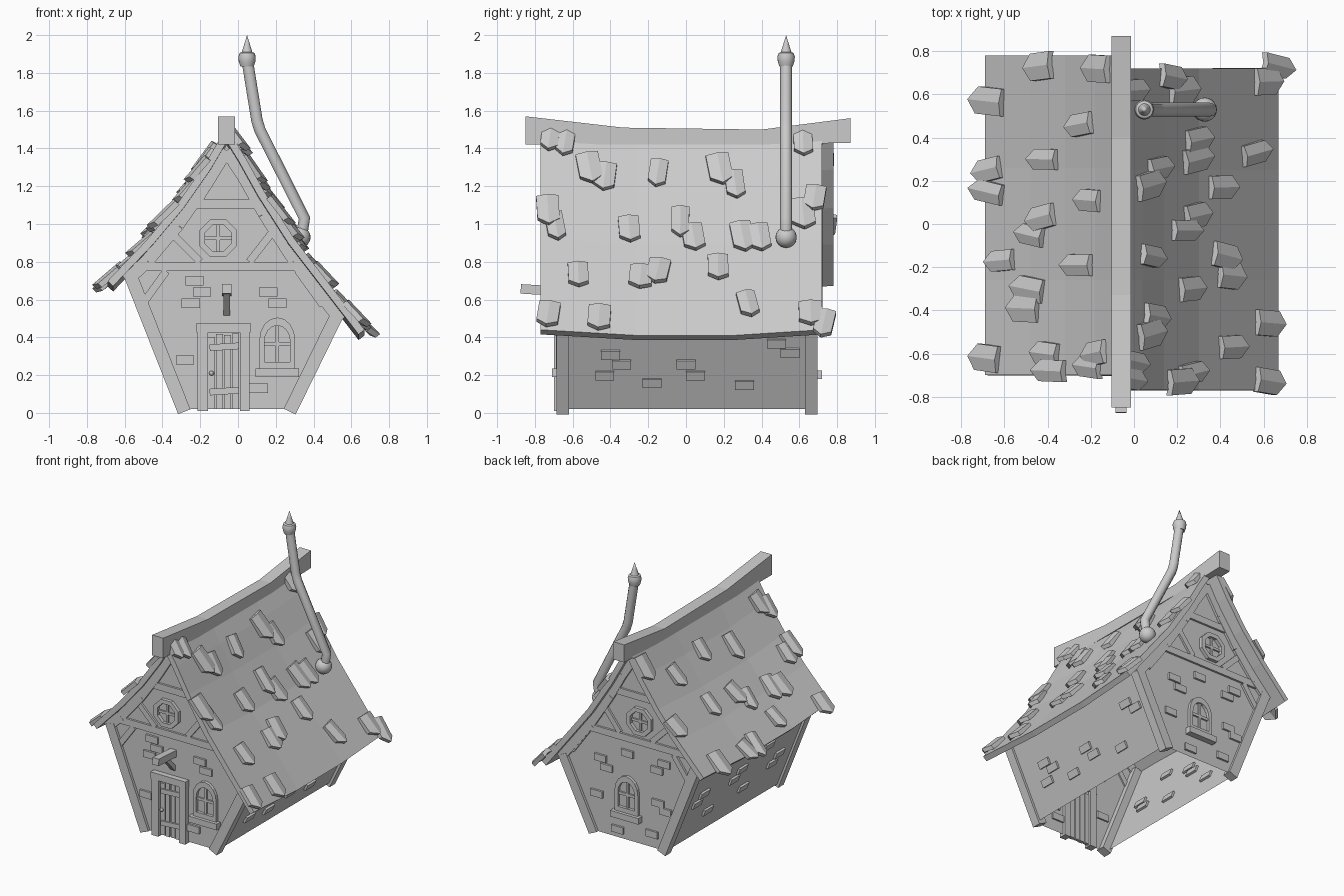
import bpy, bmesh, random
from math import sin, cos, pi
from mathutils import Vector, Matrix

random.seed(4)
if "Cube" in bpy.data.objects:
    bpy.data.objects.remove(bpy.data.objects["Cube"])

grey = bpy.data.materials.new("plain_grey")
grey.use_nodes = True
grey.diffuse_color = (.6, .6, .6, 1)
grey.node_tree.nodes["Principled BSDF"].inputs["Base Color"].default_value = (.6, .6, .6, 1)


def finish(bm, name, recalc=True):
    if recalc:
        bmesh.ops.recalc_face_normals(bm, faces=bm.faces)
    mesh = bpy.data.meshes.new(name)
    bm.to_mesh(mesh)
    bm.free()
    mesh.materials.append(grey)
    ob = bpy.data.objects.new(name, mesh)
    bpy.context.collection.objects.link(ob)
    return ob


# Helpers: gable-plane solids measured outward from the wall, on side s (-1 front, 1 back)
WALL, MID = .67, .005


def prism(bm, outline, s, d0, d1, hole=None):
    def loop(pts, d):
        return [bm.verts.new((x, MID + s * (WALL + d), z)) for x, z in pts]
    a, b = loop(outline, d0), loop(outline, d1)
    n = len(a)
    rings = [a, b]
    if hole:
        rings += [loop(hole, d1), loop(hole, d0), a]
    else:
        bm.faces.new(a)
        bm.faces.new(b)
    for p, q in zip(rings, rings[1:]):
        for i in range(n):
            j = (i + 1) % n
            bm.faces.new((p[i], p[j], q[j], q[i]))


def bar(a, b, width):
    a, b = Vector(a), Vector(b)
    side = (b - a).orthogonal().normalized() * width / 2
    return [a + side, b + side, b - side, a - side]


def rect(x0, x1, z0, z1):
    return [(x0, z0), (x1, z0), (x1, z1), (x0, z1)]


def box(bm, size, matrix):
    bmesh.ops.create_cube(bm, size=1, matrix=matrix @ Matrix.Diagonal((*size, 1)))


# Roof profiles, ridge to eave
right_slope = [(-.04, 1.45), (.04, 1.32), (.14, 1.14), (.3, .89), (.67, .41)]
left_slope = [(-.08, 1.45), (-.18, 1.28), (-.32, 1.08), (-.48, .89), (-.69, .67)]


def sag(y):
    return .03 * min(1, max(0, (abs(y) - .26) / .46))


def build_roof(name, slope, ys):
    bm = bmesh.new()
    grid = [[bm.verts.new((x, y, z + sag(y))) for y in ys] for x, z in slope]
    for r, q in zip(grid, grid[1:]):
        for i in range(len(ys) - 1):
            f = bm.faces.new((r[i], r[i + 1], q[i + 1], q[i]))
            f.normal_update()
            if f.normal.z < 0:
                f.normal_flip()
    ob = finish(bm, name, recalc=False)
    mod = ob.modifiers.new("thickness", "SOLIDIFY")
    mod.thickness, mod.offset = .04, -1


build_roof("roof_left_side", right_slope, (-.77, -.26, .25, .72))
build_roof("roof_right_side", left_slope, (-.70, -.26, .26, .78))

# Shell walls, open below
foot_l, top_l = Vector((-.31, .02)), Vector((-.59, .73))
foot_r, top_r = Vector((.30, .02)), Vector((.545, .52))
under = [(x, z - .055) for x, z in left_slope[-2:0:-1]] + [(-.06, 1.42)]
under += [(x, z - .055) for x, z in right_slope[1:-1]]
outline = [foot_l, top_l] + under + [top_r, foot_r]
bm = bmesh.new()
gables = [[bm.verts.new((x, MID + s * WALL, z)) for x, z in outline] for s in (-1, 1)]
for g in gables:
    bm.faces.new(g)
for i in (0, len(outline) - 2):
    bm.faces.new((gables[0][i], gables[0][i + 1], gables[1][i + 1], gables[1][i]))
finish(bm, "walls")

# Ridge beam, bowed in the middle
bm = bmesh.new()
rows = [(-.85, 1.42, 1.57), (-.33, 1.42, 1.51), (.4, 1.42, 1.5), (.87, 1.43, 1.56)]
rings = [[bm.verts.new((x, y, z)) for x, z in rect(-.105, -.015, lo, hi)] for y, lo, hi in rows]
bm.faces.new(rings[0])
bm.faces.new(rings[-1])
for p, q in zip(rings, rings[1:]):
    for i in range(4):
        bm.faces.new((p[i], p[i - 1], q[i - 1], q[i]))
finish(bm, "ridge_beam")


# Shingles: pointed slabs with a raised centre line
def shingle(bm, slope, key, value, y):
    pts = sorted(slope, key=lambda p: p[key])
    for a, b in zip(pts, pts[1:]):
        if value <= b[key] or b is pts[-1]:
            a, b = Vector(a), Vector(b)
            p = a + (b - a) * ((value - a[key]) / (b[key] - a[key]))
            break
    if b.y > a.y:
        a, b = b, a
    down = Vector((b.x - a.x, 0, b.y - a.y)).normalized()
    out = Vector((0, 1, 0)).cross(down)
    if out.z < 0:
        out = -out
    m = Matrix((down.cross(out), down, out)).transposed().to_4x4()
    m = Matrix.Translation((p.x, y, p.y + sag(y))) @ m @ Matrix.Rotation(random.uniform(-.2, .2), 4, 'Z')
    w, l = random.uniform(.045, .064), random.uniform(.08, .1)
    shape = [(-w, -l), (0, -l), (w, -l), (w, .5 * l), (0, l), (-w, .6 * l)]
    lo, hi = [], []
    for u, d in shape:
        lift = .1 * (d + l) + (.014 if u == 0 else 0)
        lo.append(bm.verts.new(m @ Vector((u, d, lift - .012))))
        hi.append(bm.verts.new(m @ Vector((u, d, lift + .018))))
    for v in (lo, hi):
        bm.faces.new((v[0], v[1], v[4], v[5]))
        bm.faces.new((v[1], v[2], v[3], v[4]))
    for i in range(6):
        bm.faces.new((lo[i - 1], lo[i], hi[i], hi[i - 1]))


left_spots = [(-.72, 1.42), (-.64, 1.4), (-.51, 1.27), (-.43, 1.23), (-.15, 1.26), (.18, 1.28),
              (.26, 1.2), (-.73, 1.03), (-.69, .95), (-.3, .96), (-.03, 1), (.04, .92), (.3, .92),
              (.39, .91), (-.57, .7), (-.24, .71), (-.15, .74), (.17, .76), (.33, .56), (-.73, .48),
              (-.46, .48), (.66, .49), (.73, .43), (.62, 1.4), (.68, 1.1), (.62, 1.02)]
right_spots = [(-.43, .73), (-.67, .57), (-.16, .72), (-.24, .46), (-.41, .3), (-.67, .25), (-.67, .15),
               (-.2, .11), (-.42, .03), (-.47, -.05), (-.61, -.17), (-.25, -.19), (-.48, -.3),
               (-.5, -.39), (-.4, -.6), (-.38, -.68), (-.17, -.6), (-.2, -.66), (-.68, -.62)]
bm = bmesh.new()
for y, z in left_spots:
    shingle(bm, right_slope, 1, z, y)
for x, y in right_spots:
    shingle(bm, left_slope, 0, x, y)
finish(bm, "shingles")


# Timber frame, windows: same on both gables
def scaled(pts, c, k):
    return [(c[0] + (x - c[0]) * k, c[1] + (z - c[1]) * k) for x, z in pts]


def arched_window(s, x, z):
    bm = bmesh.new()
    arch = [(x - .095, z), (x + .095, z)]
    arch += [(x + .095 * cos(i * pi / 8), z + .15 + .12 * sin(i * pi / 8)) for i in range(9)]
    inner = scaled(arch, (x, z + .12), .72)
    prism(bm, arch, s, -.01, .022, inner)
    prism(bm, rect(x - .01, x + .01, z, z + .24), s, -.01, .012)
    prism(bm, rect(x - .07, x + .07, z + .12, z + .14), s, -.01, .012)
    prism(bm, rect(x - .115, x + .115, z - .045, z), s, -.01, .045)
    finish(bm, "arched_window")


for s in (-1, 1):
    bm = bmesh.new()
    for foot, top, inward in ((foot_l, top_l, .02), (foot_r, top_r, -.02)):
        shift = Vector((inward, 0))
        low = foot + (foot - top).normalized() * .015
        prism(bm, bar(low + shift, top + shift, .07), s, -.045, .02)
    rafter = [(x, z - .03) for x, z in [top_l] + under + [top_r]]
    for a, b in zip(rafter, rafter[1:]):
        prism(bm, bar(a, b, .07), s, -.01, .018)
    beams = [((-.57, .775), (.36, .775), .05), ((-.25, 1.105), (.13, 1.105), .05),
             ((-.2, .8), (-.37, .97), .04), ((.06, .8), (.2, .98), .04),
             ((-.51, .57), (-.38, .75), .04), ((.45, .57), (.32, .75), .04),
             ((-.2, 1.13), (-.09, 1.32), .035), ((.08, 1.13), (-.03, 1.32), .035)]
    for a, b, w in beams:
        prism(bm, bar(a, b, w), s, -.01, .015)
    finish(bm, "timber_frame")

    bm = bmesh.new()
    c = (-.105, .925)
    octagon = [(c[0] + .108 * cos((i + .5) * pi / 4), c[1] + .108 * sin((i + .5) * pi / 4)) for i in range(8)]
    prism(bm, octagon, s, -.01, .025, scaled(octagon, c, .7))
    prism(bm, bar((c[0], c[1] - .08), (c[0], c[1] + .08), .018), s, -.01, .012)
    prism(bm, bar((c[0] - .08, c[1]), (c[0] + .08, c[1]), .018), s, -.01, .012)
    finish(bm, "octagonal_window")
arched_window(-1, .208, .235)
arched_window(1, 0, .225)

# Bricks poking through the walls
bm = bmesh.new()
front = [(-.23, .7), (-.19, .64), (-.25, .58), (.16, .64), (.21, .58), (.11, .13), (-.28, .28)]
back = [(-.3, .66), (-.24, .6), (.22, .57), (.17, .51), (-.25, .36), (-.31, .31), (.25, .3), (-.2, .12), (.08, .08), (0, .66)]
for s, spots in ((-1, front), (1, back)):
    for x, z in spots:
        prism(bm, rect(x - .048, x + .048, z - .025, z + .025), s, -.012, .015)
side_l = [(-.4, .31), (-.34, .26), (-.43, .2), (-.18, .16), (0, .26), (.05, .2), (.31, .15), (.48, .37), (.55, .32)]
side_r = [(-.45, .35), (-.4, .29), (-.1, .22), (.02, .42), (.08, .36), (.3, .2), (.45, .4), (.5, .34), (-.25, .5)]
for foot, top, spots in ((foot_r, top_r, side_l), (foot_l, top_l, side_r)):
    t = (top - foot).normalized()
    rot = Matrix.Rotation(Vector((0, 1)).angle_signed(t), 4, 'Y')
    for y, z in spots:
        p = foot + t * ((z - foot.y) / t.y)
        box(bm, (.03, .1, .05), Matrix.Translation((p.x, y, z)) @ rot)
finish(bm, "bricks")

# Door with frame, planks, straps and knob
bm = bmesh.new()
prism(bm, rect(-.215, -.16, .01, .45), -1, -.02, .035)
prism(bm, rect(.01, .06, .01, .45), -1, -.02, .035)
prism(bm, rect(-.22, .065, .425, .475), -1, -.02, .04)
finish(bm, "door_frame")
bm = bmesh.new()
for i in range(4):
    x = -.158 + i * .042
    prism(bm, rect(x, x + .036, .02, .42 + random.uniform(-.02, 0)), -1, -.01, .012 + .004 * (i % 2))
for z in (.11, .345):
    prism(bm, bar((-.15, z), (.005, z + .01), .035), -1, 0, .024)
bmesh.ops.create_uvsphere(bm, u_segments=12, v_segments=8, radius=.013,
                          matrix=Matrix.Translation((-.14, MID - WALL - .025, .21)))
finish(bm, "door")

# Sign beam over the door, with its brace
bm = bmesh.new()
box(bm, (.052, .22, .05), Matrix.Translation((-.06, -.765, .65)) @ Matrix.Rotation(-.06, 4, 'X'))
box(bm, (.034, .03, .16), Matrix.Translation((-.06, -.715, .585)) @ Matrix.Rotation(.75, 4, 'X'))
finish(bm, "sign_beam")

# Bent flue pipe, ball foot and pointed cap
curve = bpy.data.curves.new("flue_pipe", "CURVE")
curve.dimensions = "3D"
curve.bevel_depth, curve.bevel_resolution = .032, 3
curve.use_fill_caps = True
curve.materials.append(grey)
path = [(.335, .93), (.352, 1.03), (.115, 1.5), (.1, 1.55), (.05, 1.86)]
spline = curve.splines.new("POLY")
spline.points.add(len(path) - 1)
for point, (x, z) in zip(spline.points, path):
    point.co = (x, .53, z, 1)
spline.use_smooth = True
bpy.context.collection.objects.link(bpy.data.objects.new("flue_pipe", curve))

bm = bmesh.new()
bmesh.ops.create_uvsphere(bm, u_segments=20, v_segments=12, radius=.056,
                          matrix=Matrix.Translation((.328, .53, .93)))
ball = finish(bm, "flue_ball")
bm = bmesh.new()
profile = [(0, 1.83), (.036, 1.835), (.044, 1.86), (.046, 1.885), (.04, 1.905), (.028, 1.91), (.014, 1.955), (0, 2)]
verts = [bm.verts.new((r, 0, z)) for r, z in profile]
edges = [bm.edges.new(pair) for pair in zip(verts, verts[1:])]
bmesh.ops.spin(bm, geom=verts + edges, cent=(0, 0, 0), axis=(0, 0, 1), angle=2 * pi, steps=20)
bmesh.ops.remove_doubles(bm, verts=bm.verts, dist=.0005)
cap = finish(bm, "flue_cap")
cap.location = (.048, .53, 0)
for ob in (ball, cap):
    bpy.ops.object.select_all(action="DESELECT")
    ob.select_set(True)
    bpy.context.view_layer.objects.active = ob
    bpy.ops.object.shade_smooth_by_angle(angle=.6)
